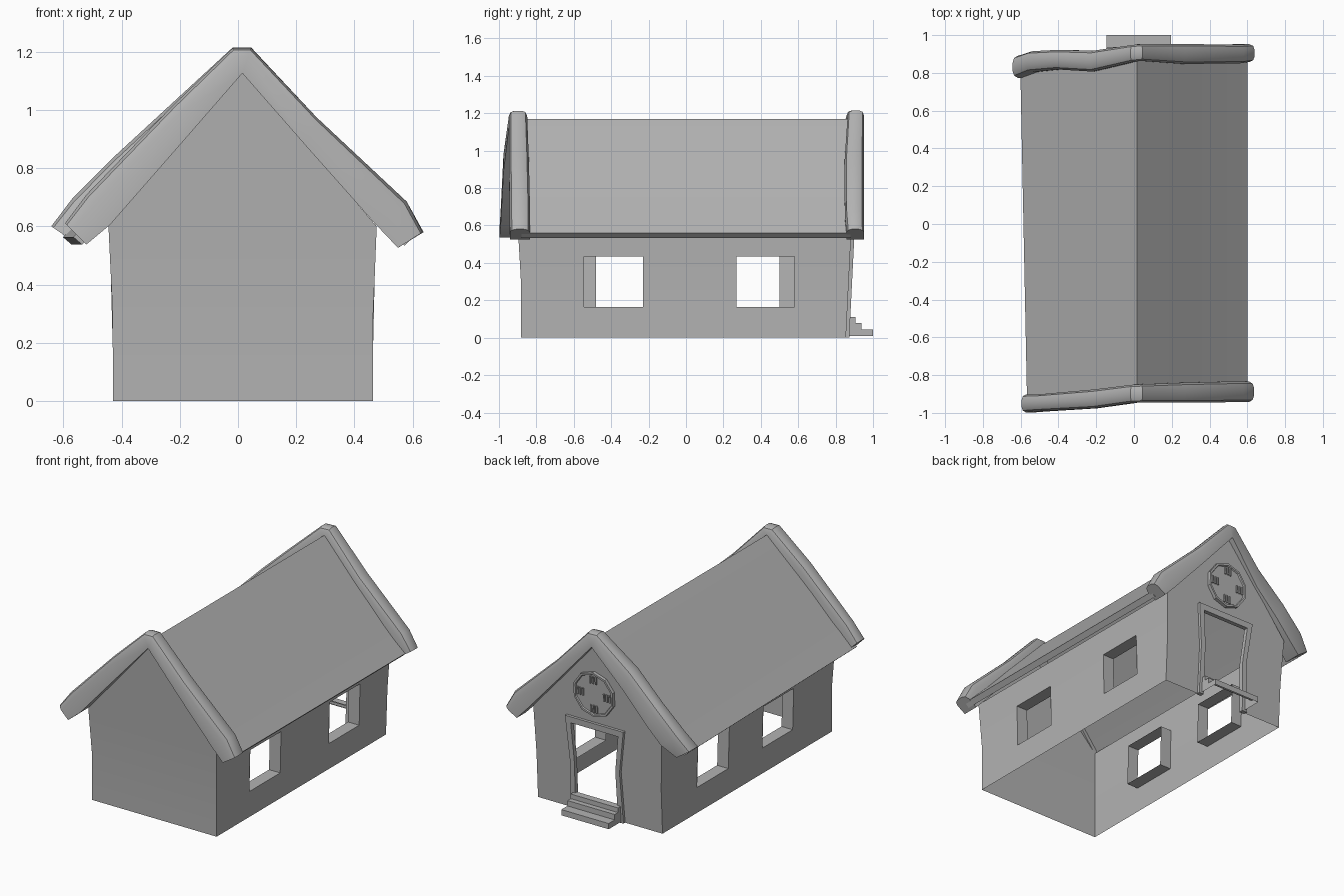
import bpy, bmesh, math
from mathutils import Vector

if "Cube" in bpy.data.objects:
    bpy.data.objects.remove(bpy.data.objects["Cube"])

grey = bpy.data.materials.new("dark_grey")
grey.diffuse_color = (0.45, 0.45, 0.45, 1)
grey.use_nodes = True
grey.node_tree.nodes["Principled BSDF"].inputs["Base Color"].default_value = grey.diffuse_color


def make(name, verts, faces, smooth=False):
    me = bpy.data.meshes.new(name)
    me.from_pydata([tuple(v) for v in verts], [], faces)
    me.materials.append(grey)
    ob = bpy.data.objects.new(name, me)
    bpy.context.collection.objects.link(ob)
    bm = bmesh.new()
    bm.from_mesh(me)
    bmesh.ops.remove_doubles(bm, verts=bm.verts, dist=0.0005)
    bmesh.ops.recalc_face_normals(bm, faces=bm.faces)
    bm.to_mesh(me)
    bm.free()
    if smooth:
        bpy.ops.object.select_all(action='DESELECT')
        ob.select_set(True)
        bpy.context.view_layer.objects.active = ob
        bpy.ops.object.shade_smooth_by_angle(angle=math.radians(35))
    return ob


def loft(name, rings, caps=(True, True), smooth=False):
    """Skin a list of equal-length closed rings."""
    n, m = len(rings[0]), len(rings)
    verts = [p for r in rings for p in r]
    faces = []
    for i in range(m - 1):
        a, b = i * n, (i + 1) * n
        for j in range(n):
            k = (j + 1) % n
            faces.append((a + j, a + k, b + k, b + j))
    if caps[0]:
        faces.append(tuple(range(n)))
    if caps[1]:
        faces.append(tuple(range((m - 1) * n, m * n)))
    return make(name, verts, faces, smooth)


# Leaning wall planes
def right_x(z): return 0.464 + max(0, z - 0.28) * 0.04
def left_x(z): return -0.43 - max(0, z - 0.28) * 0.048
def back_y(z): return 0.855 + 0.05 * z
def front_y(z): return -0.882 - max(0, z - 0.3) * 0.06


EAVE, PEAK = 0.6, 1.14
W0, W1 = 0.165, 0.435


# Side walls with window holes, and window linings running inwards
def side_wall(side, wall_x, windows):
    inner = sorted(y for w in windows for y in w)
    zs = [0, W0, 0.29, W1, EAVE]
    verts = [(wall_x(z), y, z) for z in zs
             for y in [front_y(z)] + inner + [back_y(z)]]
    n = len(inner) + 2
    faces = []
    for r in range(len(zs) - 1):
        for c in range(n - 1):
            if r in (1, 2) and c in (1, 3):
                continue
            a = r * n + c
            faces.append((a, a + 1, a + n + 1, a + n))
    make(side + "_wall", verts, faces, True)
    depth = -0.08 if side == "right" else 0.08
    for i, (y0, y1) in enumerate(windows):
        rings = [[(wall_x(z) + d, y, z) for y, z in
                  ((y0, W0), (y1, W0), (y1, W1), (y0, W1))] for d in (0, depth)]
        loft(f"{side}_window_lining_{i + 1}", rings, caps=(False, False))


side_wall("right", right_x, [(-0.545, -0.23), (0.27, 0.58)])
side_wall("left", left_x, [(-0.48, -0.17), (0.18, 0.50)])

# Front gable wall, bent softly where it starts to lean
pts = [(left_x(0), 0), (right_x(0), 0), (right_x(0.3), 0.3), (right_x(EAVE), EAVE),
       (0.015, PEAK), (left_x(EAVE), EAVE), (left_x(0.3), 0.3)]
make("front_wall", [(x, front_y(z), z) for x, z in pts], [(0, 1, 2, 6), (2, 3, 4, 5, 6)], True)

# Back gable wall with a crooked doorway
door_in = [(0.18, 0), (0.18, 0.33), (0.197, 0.57), (-0.142, 0.57), (-0.115, 0.33), (-0.125, 0)]
door_out = [(0.215, 0), (0.212, 0.33), (0.237, 0.61), (-0.182, 0.61), (-0.145, 0.33), (-0.162, 0)]
pts = [(right_x(0), 0), (right_x(0.29), 0.29), (right_x(EAVE), EAVE), (0.015, PEAK),
       (left_x(EAVE), EAVE), (left_x(0.29), 0.29), (left_x(0), 0)] + door_in[::-1]
make("back_wall", [(x, back_y(z), z) for x, z in pts], [tuple(range(len(pts)))])

# Door frame
rings = []
for (xo, zo), (xi, zi) in zip(door_out, door_in):
    rings.append([(xo, back_y(zo) - 0.01, zo), (xo, back_y(zo) + 0.018, zo),
                  (xi, back_y(zi) + 0.018, zi), (xi, back_y(zi) - 0.01, zi)])
loft("door_frame", rings)

# Steps, open underneath
prof = [(0.86, 0.11), (0.905, 0.11), (0.905, 0.08), (0.938, 0.08), (0.938, 0.045),
        (1.0, 0.045), (1.0, 0.008), (0.86, 0.008)]
n = len(prof)
verts = [(x, y, z) for x in (-0.145, 0.195) for y, z in prof]
faces = [tuple(range(n)), tuple(range(n, 2 * n))]
faces += [(j, j + 1, j + 1 + n, j + n) for j in range(n - 2)]
make("door_steps", verts, faces)


# Roof slab, one edge slightly out of square
def roof_section(y, y_left, xl):
    top = [(xl, 0.563), (xl * 0.75, 0.703), (xl * 0.5, 0.86), (0.015, 1.17),
           (0.31, 0.862), (0.46, 0.7), (0.6, 0.56)]
    low = [(0.572, 0.533), (0.3, 0.815), (0.015, 1.12), (xl * 0.5, 0.82), (xl + 0.03, 0.537)]
    return [(x, y + (y_left - y) * max(0, x / xl), z) for x, z in top + low]


loft("roof", [roof_section(-0.88, -0.945, -0.566), roof_section(0.88, 0.83, -0.602)], smooth=True)


# Thick wavy trims over each gable: (upper x, z, lower x, z, centre y, half width)
def gable_trim(name, stations):
    shape = [(-1, 0), (-1, 0.7), (-0.8, 0.92), (-0.4, 1), (0.4, 1), (0.8, 0.92), (1, 0.7), (1, 0)]
    rings = []
    for xu, zu, xl, zl, yc, w in stations:
        rings.append([(xl + (xu - xl) * t, yc + s * w, zl + (zu - zl) * t) for s, t in shape])
    loft(name, rings, smooth=True)


gable_trim("front_gable_trim", [
    (0.635, 0.58, 0.55, 0.526, -0.888, 0.054),
    (0.58, 0.685, 0.475, 0.605, -0.888, 0.055),
    (0.27, 0.975, 0.235, 0.875, -0.893, 0.053),
    (0.045, 1.213, 0.016, 1.125, -0.897, 0.048),
    (-0.018, 1.213, 0.014, 1.125, -0.899, 0.048),
    (-0.22, 1.02, -0.195, 0.885, -0.926, 0.05),
    (-0.52, 0.71, -0.44, 0.605, -0.946, 0.045),
    (-0.595, 0.61, -0.522, 0.537, -0.95, 0.047)])
gable_trim("back_gable_trim", [
    (0.638, 0.58, 0.55, 0.526, 0.905, 0.047),
    (0.58, 0.685, 0.475, 0.605, 0.9, 0.051),
    (0.27, 0.975, 0.235, 0.875, 0.9, 0.052),
    (0.045, 1.215, 0.016, 1.125, 0.908, 0.044),
    (-0.018, 1.215, 0.014, 1.125, 0.903, 0.045),
    (-0.23, 1.02, -0.2, 0.88, 0.862, 0.055),
    (-0.42, 0.845, -0.36, 0.71, 0.87, 0.052),
    (-0.57, 0.695, -0.46, 0.605, 0.86, 0.055),
    (-0.642, 0.6, -0.555, 0.54, 0.832, 0.058)])

# Clock: ten-sided dial with raised rim
CX, CZ = 0.025, 0.803
rings = []
for r, d in ((0.147, -0.01), (0.147, 0.022), (0.134, 0.022), (0.13, 0.014)):
    ring = []
    for i in range(10):
        a = math.tau * (i + 0.5) / 10
        z = CZ + r * math.sin(a)
        ring.append((CX + r * math.cos(a), back_y(z) + d, z))
    rings.append(ring)
loft("clock_dial", rings)

# Plain hour marks at the four quarters
for q in range(4):
    ang = q * math.pi / 2
    for k in (-1, 0, 1):
        c = Vector((CX + math.sin(ang) * 0.095, 0, CZ + math.cos(ang) * 0.095))
        c.x += k * 0.02
        rings = [[(c.x + sx * 0.005, back_y(c.z + sz * 0.024) + d, c.z + sz * 0.024)
                  for sx, sz in ((-1, -1), (1, -1), (1, 1), (-1, 1))] for d in (0.01, 0.022)]
        loft(f"hour_mark_{q + 1}_{k + 2}", rings)
